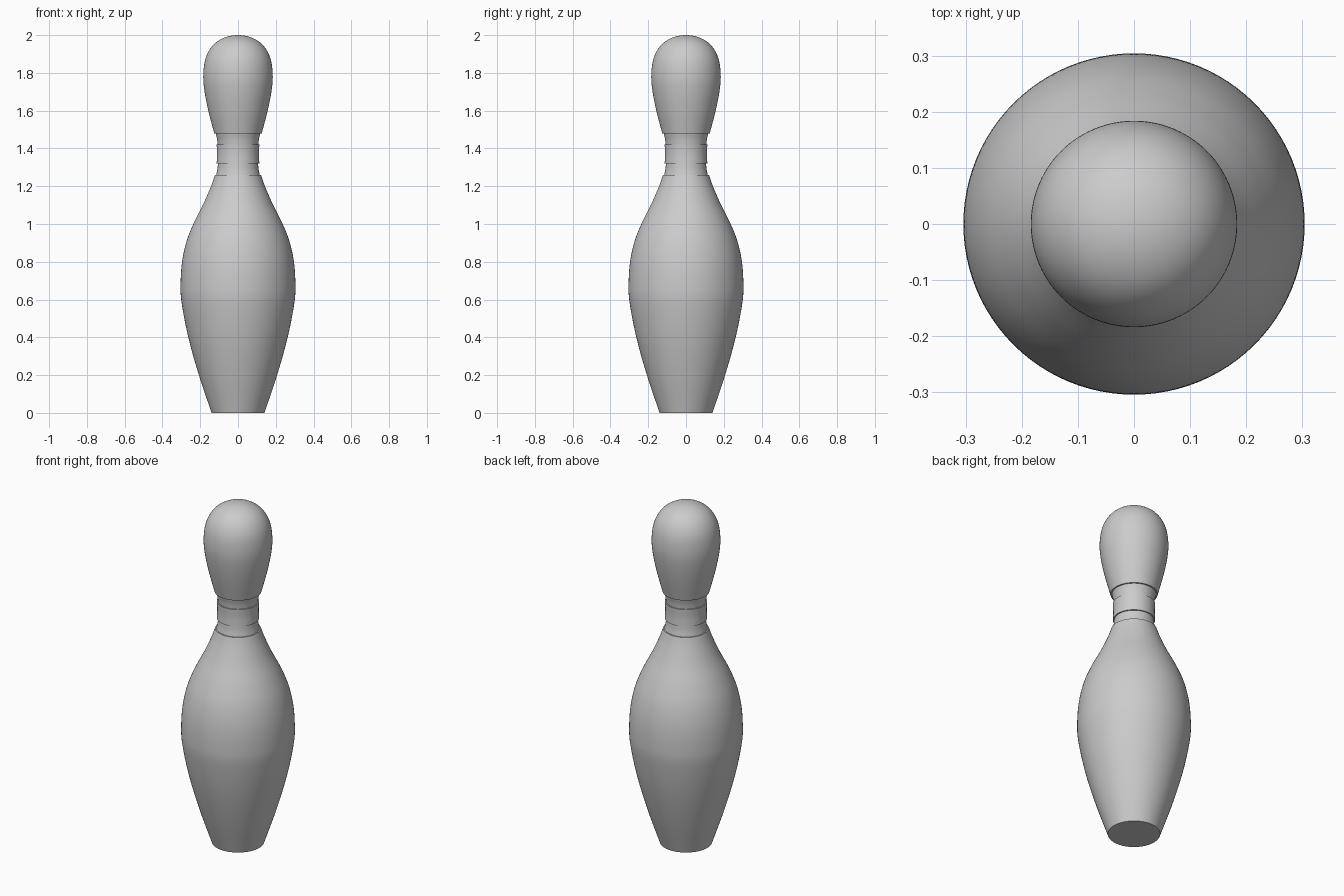
import bpy, bmesh, math
from mathutils import Vector

if "Cube" in bpy.data.objects:
    bpy.data.objects.remove(bpy.data.objects["Cube"])

SEGMENTS = 96


def smooth_curve(points, before=None, after=None, steps=8):
    """Catmull-Rom curve through (radius, height) points."""
    p = [Vector(q) for q in points]
    first = Vector(before) if before else 2 * p[0] - p[1]
    last = Vector(after) if after else 2 * p[-1] - p[-2]
    p = [first] + p + [last]
    out = []
    for i in range(1, len(p) - 2):
        a, b, c, d = p[i - 1:i + 3]
        for s in range(steps):
            t = s / steps
            out.append(0.5 * (2 * b + (c - a) * t + (2 * a - 5 * b + 4 * c - d) * t**2
                              + (3 * b - a - 3 * c + d) * t**3))
    return [tuple(v) for v in out] + [tuple(p[-2])]


def lathe(name, profile):
    """Spin a bottom-to-top (radius, height) profile around z."""
    bm = bmesh.new()
    verts = [bm.verts.new((r, 0, z)) for r, z in profile]
    edges = [bm.edges.new(pair) for pair in zip(verts, verts[1:])]
    bmesh.ops.spin(bm, geom=verts + edges, cent=(0, 0, 0), axis=(0, 0, 1),
                   angle=2 * math.pi, steps=SEGMENTS, use_duplicate=False)
    bmesh.ops.remove_doubles(bm, verts=bm.verts[:], dist=1e-5)
    bmesh.ops.recalc_face_normals(bm, faces=bm.faces[:])
    # make sure open bands face outwards as well
    if sum(f.normal.x * f.calc_center_median().x + f.normal.y * f.calc_center_median().y
           for f in bm.faces) < 0:
        bmesh.ops.reverse_faces(bm, faces=bm.faces[:])
    mesh = bpy.data.meshes.new(name)
    bm.to_mesh(mesh)
    bm.free()
    obj = bpy.data.objects.new(name, mesh)
    bpy.context.collection.objects.link(obj)
    bpy.ops.object.select_all(action='DESELECT')
    obj.select_set(True)
    bpy.context.view_layer.objects.active = obj
    bpy.ops.object.shade_smooth_by_angle(angle=math.radians(35))


# Wide lower body with flat base and a step down to the lower stripe
belly = [(0.14, 0), (0.207, 0.2), (0.263, 0.4), (0.298, 0.58), (0.304, 0.68),
         (0.296, 0.8), (0.272, 0.91), (0.232, 1.01), (0.182, 1.11),
         (0.143, 1.2), (0.122, 1.26)]
lathe("body", [(0, 0)] + smooth_curve(belly) + [(0.115, 1.26)])

# Recessed stripes and the raised neck band between them
lathe("lower_stripe", smooth_curve([(0.115, 1.26), (0.109, 1.29), (0.106, 1.32)]))
lathe("neck_band", [(0.106, 1.32)]
      + smooth_curve([(0.113, 1.32), (0.111, 1.37), (0.113, 1.42)]) + [(0.107, 1.42)])
lathe("upper_stripe", smooth_curve([(0.107, 1.42), (0.111, 1.45), (0.118, 1.48)]))

# Rounded head with a step at its lower rim
dome = [(0.126, 1.48), (0.157, 1.6), (0.177, 1.7), (0.184, 1.78), (0.176, 1.86),
        (0.152, 1.92), (0.113, 1.964), (0.06, 1.991), (0, 2.0)]
lathe("head", [(0.118, 1.48)] + smooth_curve(dome, after=(-0.06, 1.991)))
